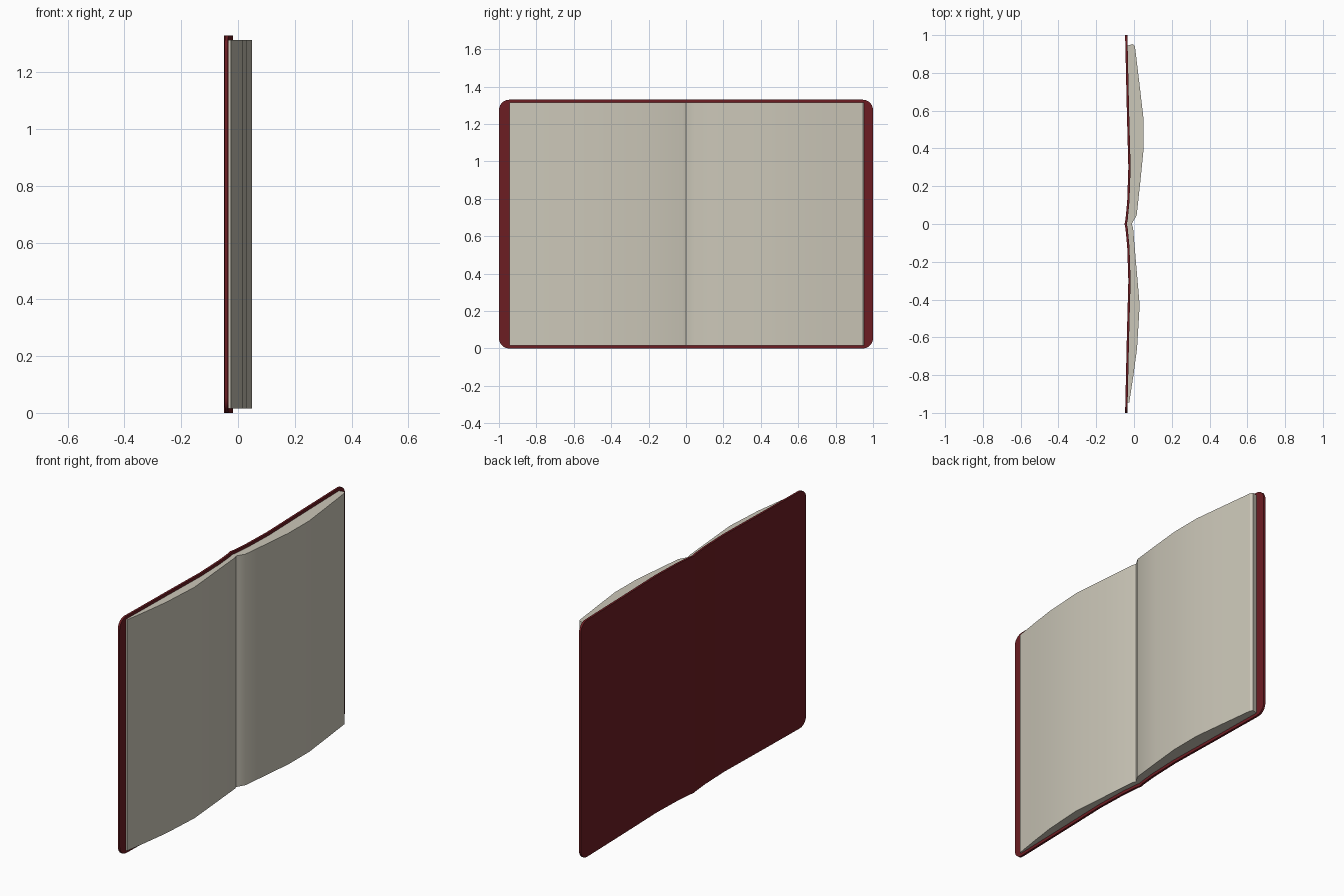
import bpy, bmesh, math

if "Cube" in bpy.data.objects:
    bpy.data.objects.remove(bpy.data.objects["Cube"])

def material(name, rgb):
    m = bpy.data.materials.new(name)
    m.diffuse_color = (*rgb, 1)
    m.use_nodes = True
    m.node_tree.nodes["Principled BSDF"].inputs["Base Color"].default_value = m.diffuse_color
    return m

red = material("dark red cover", (0.15, 0.012, 0.016))
paper = material("cream paper", (0.60, 0.57, 0.48))
H = 1.33

def finish(bm, name, mat, smooth):
    bmesh.ops.recalc_face_normals(bm, faces=bm.faces)
    me = bpy.data.meshes.new(name)
    bm.to_mesh(me)
    bm.free()
    ob = bpy.data.objects.new(name, me)
    bpy.context.collection.objects.link(ob)
    me.materials.append(mat)
    if smooth:
        bpy.context.view_layer.objects.active = ob
        ob.select_set(True)
        bpy.ops.object.shade_smooth_by_angle(angle=math.radians(25))
        ob.select_set(False)
    return ob

def interp(pts, y):
    for (y0, x0), (y1, x1) in zip(pts, pts[1:]):
        if y0 <= y <= y1:
            return x0 + (x1 - x0) * (y - y0) / (y1 - y0)
    return pts[-1][1]

# Cover: thin bent board with rounded outer corners
back = [(0, -0.050), (0.025, -0.045), (0.12, -0.036), (0.3, -0.030), (0.6, -0.038), (1, -0.047)]
T, R = 0.012, 0.055
half = [(y, 0.0) for y, _ in back[:-1]]
for i in range(7):
    a = math.radians(15 * i)
    half.append((1 - R + R * math.sin(a), R * (1 - math.cos(a))))
stations = [(-y, c) for y, c in reversed(half[1:])] + half
bm = bmesh.new()
rings = []
for y, c in stations:
    x = interp(back, abs(y))
    rings.append([bm.verts.new(p) for p in
                  ((x, y, c), (x + T, y, c), (x + T, y, H - c), (x, y, H - c))])
for a, b in zip(rings, rings[1:]):
    for k in range(4):
        bm.faces.new((a[k], a[(k + 1) % 4], b[(k + 1) % 4], b[k]))
bm.faces.new(rings[0])
bm.faces.new(rings[-1])
finish(bm, "book_cover", red, True)

# Page blocks: top-view outlines extruded upwards
def page_block(name, front, side):
    inner = [(interp(back, y) + T - 0.001, side * y)
             for y in (0.945, 0.6, 0.3, 0.12, 0.025, 0)]
    outline = inner + front
    bm = bmesh.new()
    f = bm.faces.new([bm.verts.new((x, y, 0.016)) for x, y in outline])
    up = bmesh.ops.extrude_face_region(bm, geom=[f])
    bmesh.ops.translate(bm, vec=(0, 0, H - 0.032),
                        verts=[v for v in up["geom"] if isinstance(v, bmesh.types.BMVert)])
    finish(bm, name, paper, True)

page_block("right_pages", [(-0.012, 0), (-0.004, 0.015), (0.014, 0.045), (0.032, 0.21),
                           (0.049, 0.38), (0.050, 0.56), (0.028, 0.75), (0.005, 0.94),
                           (-0.005, 0.952)], 1)
page_block("left_pages", [(-0.012, 0), (-0.005, -0.02), (0.012, -0.22), (0.030, -0.43),
                          (0.016, -0.66), (-0.003, -0.80), (-0.025, -0.945)], -1)
